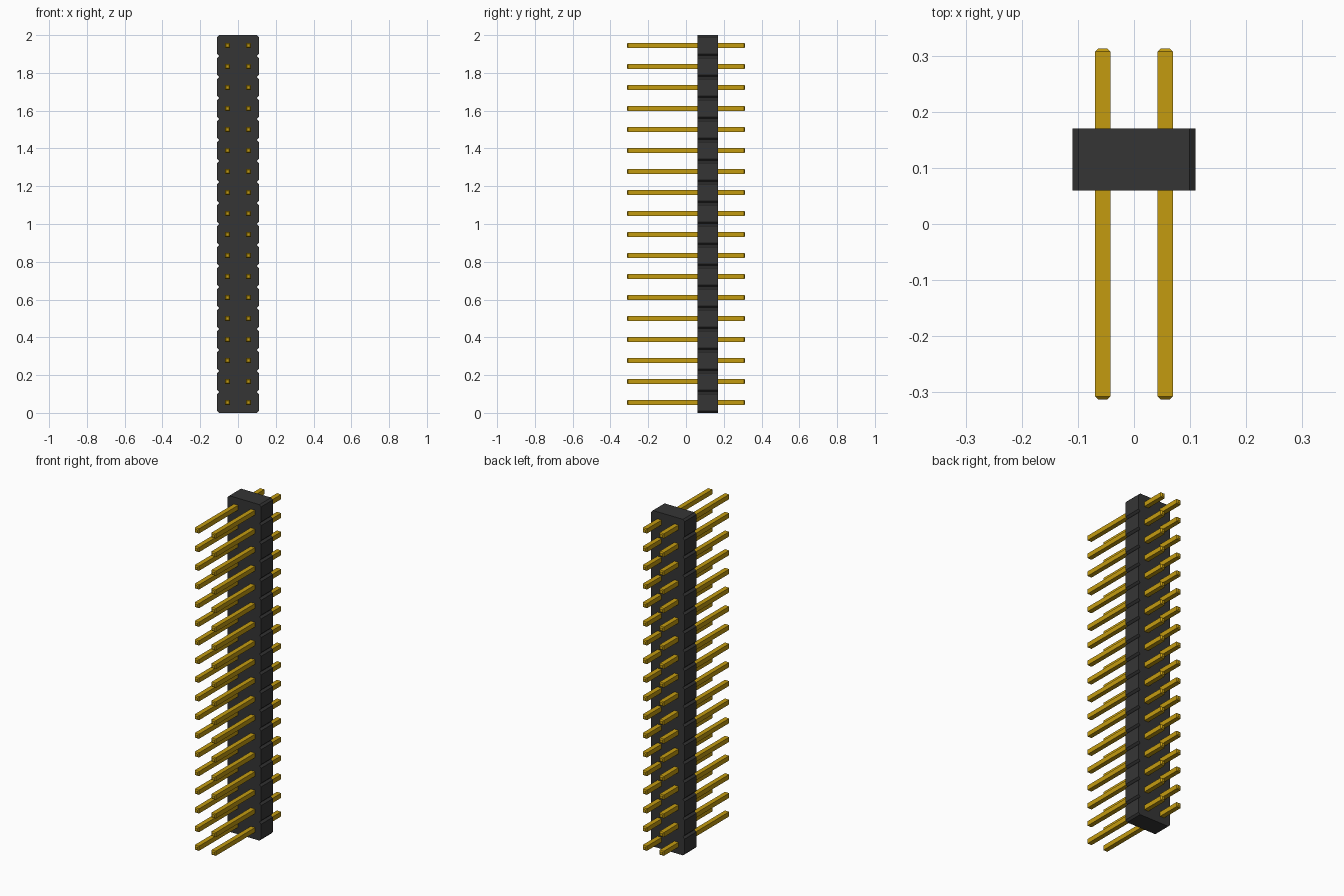
import bpy
import bmesh

ROWS = 18
PITCH = 2 / ROWS
HALF_W = 0.11
CHAMFER = 0.011
BODY_FRONT, BODY_BACK = 0.06, 0.17
PIN_R, PIN_END, TAPER = 0.014, 0.313, 0.006

cube = bpy.data.objects.get("Cube")
if cube:
    bpy.data.objects.remove(cube, do_unlink=True)


def make_material(name, color):
    mat = bpy.data.materials.new(name)
    mat.use_nodes = True
    mat.diffuse_color = color
    mat.node_tree.nodes["Principled BSDF"].inputs["Base Color"].default_value = color
    return mat


def make_object(name, bm, mat):
    bmesh.ops.recalc_face_normals(bm, faces=bm.faces)
    mesh = bpy.data.meshes.new(name)
    bm.to_mesh(mesh)
    bm.free()
    mesh.materials.append(mat)
    obj = bpy.data.objects.new(name, mesh)
    bpy.context.collection.objects.link(obj)
    return obj


black = make_material("black plastic", (0.036, 0.036, 0.036, 1))
gold = make_material("gold metal", (0.55, 0.33, 0.005, 1))

# Notched housing: one side outline, mirrored, then extruded front to back
side = []
for row in range(ROWS):
    z = row * PITCH
    side += [(HALF_W - CHAMFER, z), (HALF_W, z + CHAMFER), (HALF_W, z + PITCH - CHAMFER)]
side.append((HALF_W - CHAMFER, ROWS * PITCH))
outline = side + [(-x, z) for x, z in reversed(side)]

bm = bmesh.new()
face = bm.faces.new([bm.verts.new((x, BODY_FRONT, z)) for x, z in outline])
extruded = bmesh.ops.extrude_face_region(bm, geom=[face], use_keep_orig=True)
moved = [g for g in extruded["geom"] if isinstance(g, bmesh.types.BMVert)]
bmesh.ops.translate(bm, verts=moved, vec=(0, BODY_BACK - BODY_FRONT, 0))
make_object("housing", bm, black)


# Square pins with tapered tips, lofted along y
def add_pin(bm, cx, cz):
    sections = [(-PIN_END, PIN_R - TAPER), (-PIN_END + TAPER, PIN_R),
                (PIN_END - TAPER, PIN_R), (PIN_END, PIN_R - TAPER)]
    rings = []
    for y, r in sections:
        rings.append([bm.verts.new((cx + sx * r, y, cz + sz * r))
                      for sx, sz in ((-1, -1), (1, -1), (1, 1), (-1, 1))])
    for a, b in zip(rings, rings[1:]):
        for i in range(4):
            j = (i + 1) % 4
            bm.faces.new((a[i], a[j], b[j], b[i]))
    bm.faces.new(rings[0])
    bm.faces.new(rings[-1])


for name, sign in (("left_pins", 1), ("right_pins", -1)):
    bm = bmesh.new()
    for row in range(ROWS):
        add_pin(bm, sign * PITCH / 2, (row + 0.5) * PITCH)
    make_object(name, bm, gold)
